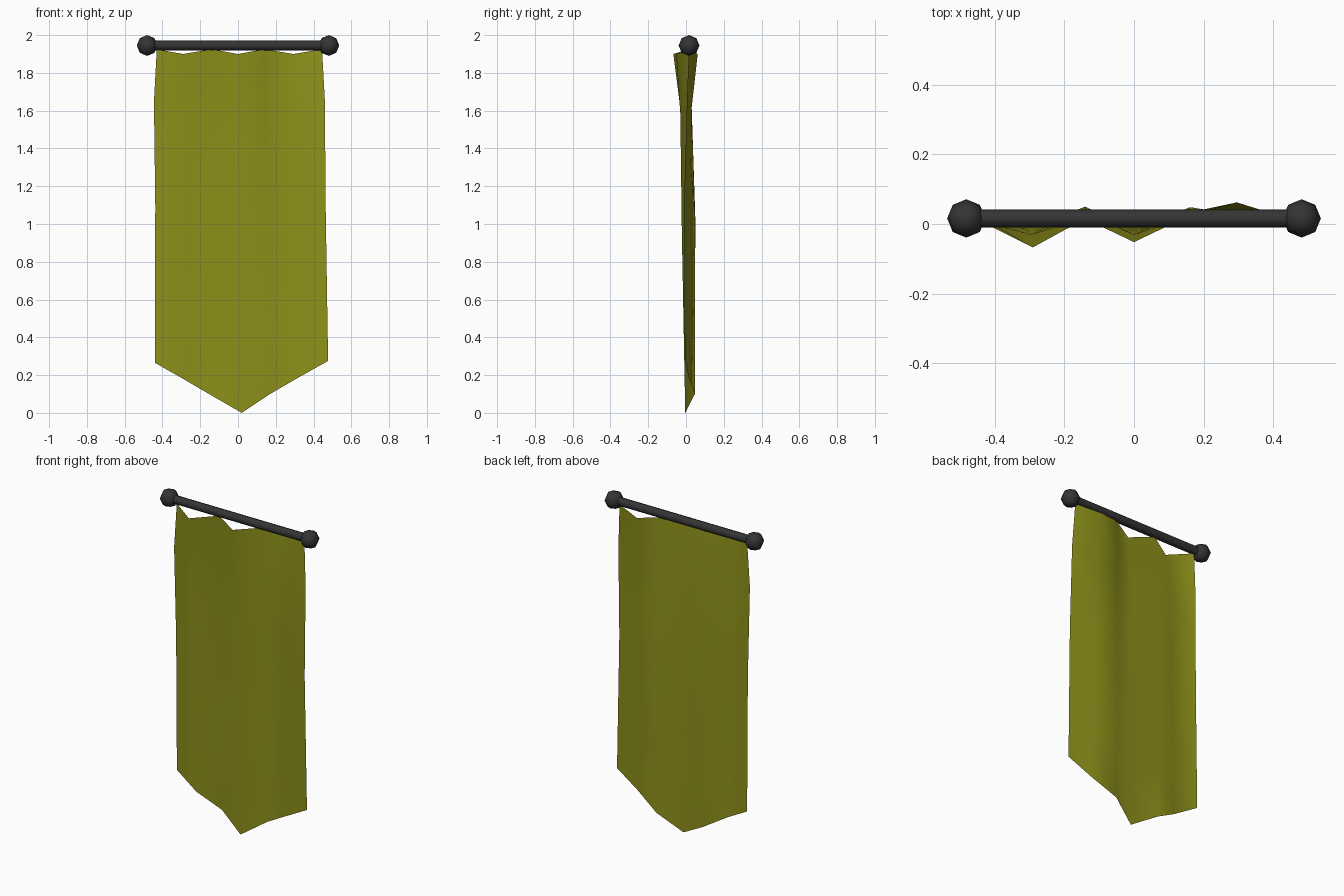
import bpy, bmesh, math

if "Cube" in bpy.data.objects:
    bpy.data.objects.remove(bpy.data.objects["Cube"])


def material(name, rgb):
    m = bpy.data.materials.new(name)
    m.diffuse_color = (*rgb, 1)
    m.use_nodes = True
    m.node_tree.nodes["Principled BSDF"].inputs["Base Color"].default_value = m.diffuse_color
    return m


iron = material("dark_iron", (0.035, 0.035, 0.035))
olive = material("olive_cloth", (0.27, 0.28, 0.01))
ROD_Y, ROD_Z = 0.016, 1.945


def finish(obj, name, mat):
    obj.name = name
    obj.data.materials.append(mat)
    for p in obj.data.polygons:
        p.use_smooth = True


# Rod, running along x
bpy.ops.mesh.primitive_cylinder_add(vertices=8, radius=0.026, depth=0.96,
                                    location=(0, ROD_Y, ROD_Z),
                                    rotation=(0, math.pi / 2, 0))
rod = bpy.context.object
finish(rod, "rod", iron)
bpy.ops.object.shade_smooth_by_angle(angle=math.radians(50))

# Ball finials at both ends
for side, name in ((-1, "finial_left"), (1, "finial_right")):
    bpy.ops.mesh.primitive_uv_sphere_add(segments=8, ring_count=4, radius=0.055,
                                         location=(side * 0.481, ROD_Y, ROD_Z))
    finish(bpy.context.object, name, iron)

# Cloth: cross-sections (t down the cloth, x per column, y per column)
sections = [
    (0.0, (-.43, -.29, -.14, 0, .14, .295, .445), (.015, -.067, .015, -.052, .015, .062, .015)),
    (1 / 6, (-.445, -.295, -.14, 0, .145, .30, .46), (.01, -.03, .03, -.03, .03, .03, .005)),
    (1 / 2, (-.438, -.29, -.14, .01, .16, .31, .464), (.02, -.02, .05, -.022, .048, .022, -.01)),
    (1.0, (-.44, -.29, -.14, .02, .17, .325, .477), (.03, .005, .043, -.004, .047, .014, -.006)),
]
top_z = (1.925, 1.90, 1.925, 1.90, 1.925, 1.90, 1.925)
bottom_z = (.265, .18, .092, 0, .10, .19, .275)
ROWS, COLS = 6, 7

bm = bmesh.new()
grid = []
for r in range(ROWS + 1):
    t = r / ROWS
    k = max(i for i in range(3) if sections[i][0] <= t + 1e-6)
    a, b = sections[k], sections[k + 1]
    f = (t - a[0]) / (b[0] - a[0])
    grid.append([bm.verts.new((a[1][c] + (b[1][c] - a[1][c]) * f,
                               a[2][c] + (b[2][c] - a[2][c]) * f,
                               top_z[c] + (bottom_z[c] - top_z[c]) * t))
                 for c in range(COLS)])
for r in range(ROWS):
    for c in range(COLS - 1):
        bm.faces.new((grid[r + 1][c], grid[r + 1][c + 1], grid[r][c + 1], grid[r][c]))
mesh = bpy.data.meshes.new("banner_cloth")
bm.to_mesh(mesh)
bm.free()
cloth = bpy.data.objects.new("banner_cloth", mesh)
bpy.context.collection.objects.link(cloth)
finish(cloth, "banner_cloth", olive)
